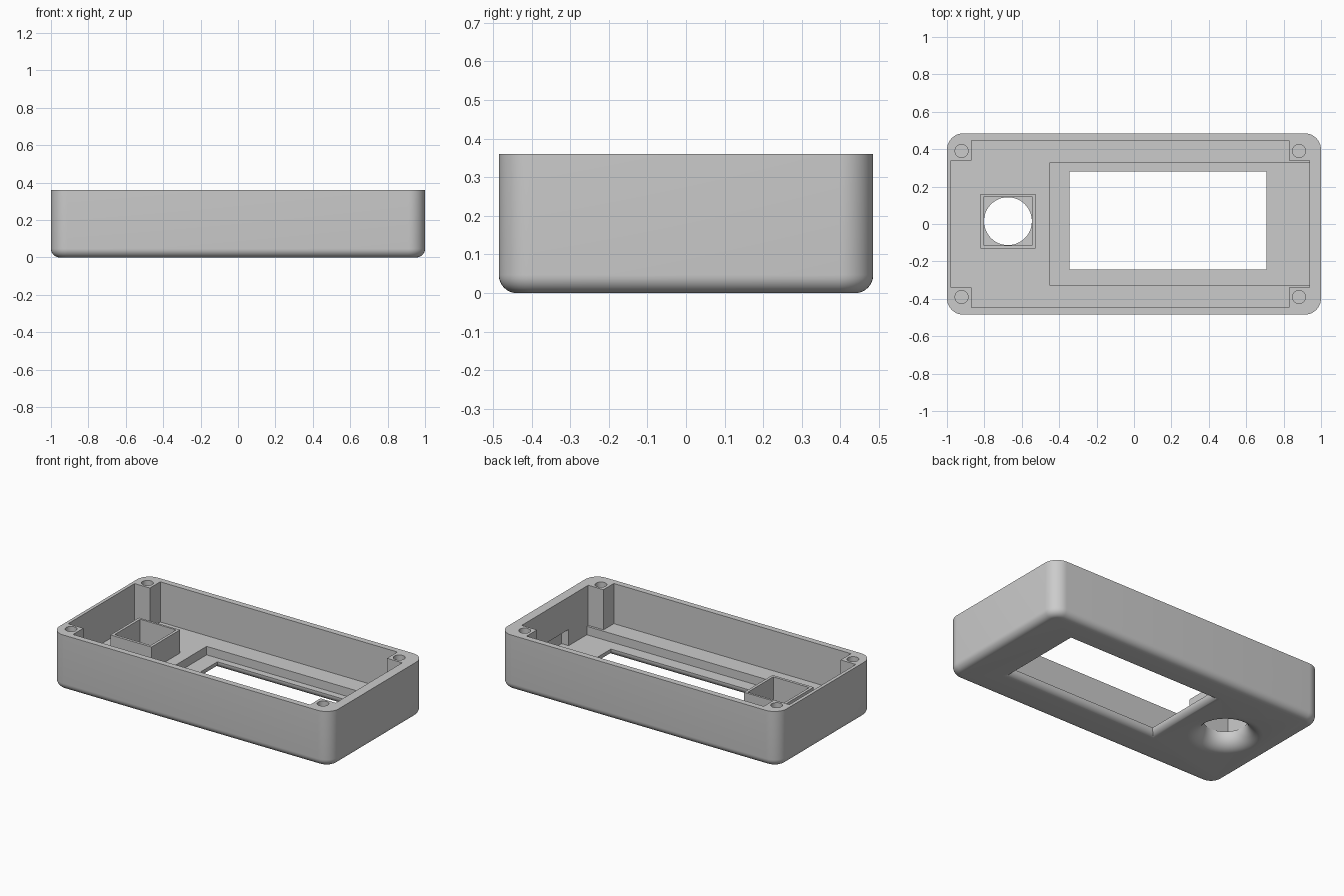
import bpy, bmesh, math

if "Cube" in bpy.data.objects:
    bpy.data.objects.remove(bpy.data.objects["Cube"])

TOP, FLOOR, LIP = 0.36, 0.10, 0.045
plastic = bpy.data.materials.new("grey plastic")
plastic.diffuse_color = (0.6, 0.6, 0.6, 1)
plastic.use_nodes = True
plastic.node_tree.nodes["Principled BSDF"].inputs["Base Color"].default_value = plastic.diffuse_color


def loft(name, rings):
    """Solid through rings of (x, y, z) points, capped at both ends."""
    bm = bmesh.new()
    loops = [[bm.verts.new(p) for p in ring] for ring in rings]
    n = len(loops[0])
    for a, b in zip(loops, loops[1:]):
        for i in range(n):
            j = (i + 1) % n
            bm.faces.new((a[i], a[j], b[j], b[i]))
    bm.faces.new(loops[0][::-1])
    bm.faces.new(loops[-1])
    bmesh.ops.recalc_face_normals(bm, faces=bm.faces)
    me = bpy.data.meshes.new(name)
    bm.to_mesh(me)
    bm.free()
    me.materials.append(plastic)
    ob = bpy.data.objects.new(name, me)
    bpy.context.collection.objects.link(ob)
    return ob


def prism(name, outline, z0, z1):
    return loft(name, [[(x, y, z) for x, y in outline] for z in (z0, z1)])


def rect(x0, x1, y0, y1, grow=0):
    return [(x0 - grow, y0 - grow), (x1 + grow, y0 - grow),
            (x1 + grow, y1 + grow), (x0 - grow, y1 + grow)]


def circle(cx, cy, r, n=48):
    return [(cx + r * math.cos(2 * math.pi * i / n),
             cy + r * math.sin(2 * math.pi * i / n)) for i in range(n)]


def rounded(hx, hy, r, n=10):
    pts = []
    for k, (sx, sy) in enumerate([(1, 1), (-1, 1), (-1, -1), (1, -1)]):
        for i in range(n + 1):
            a = (k + i / n) * math.pi / 2
            pts.append((sx * (hx - r) + r * math.cos(a),
                        sy * (hy - r) + r * math.sin(a)))
    return pts


def flared(name, outline, r, z1, n=10):
    """Cutter whose lower rim widens as a fillet of radius r; outline(grow)."""
    steps = [(r, -0.05)]
    for i in range(n + 1):
        a = i / n * math.pi / 2
        steps.append((r - r * math.sin(a), r - r * math.cos(a)))
    steps.append((0, z1))
    return loft(name, [[(x, y, z) for x, y in outline(g)] for g, z in steps])


def cut(target, cutter):
    mod = target.modifiers.new("cut", 'BOOLEAN')
    mod.operation, mod.solver, mod.object = 'DIFFERENCE', 'EXACT', cutter
    bpy.context.view_layer.objects.active = target
    bpy.ops.object.modifier_apply(modifier=mod.name)
    bpy.data.objects.remove(cutter)


# outer shell with rounded corners and a rounded bottom edge
R = 0.047
rings = []
for i in range(9):
    a = i / 8 * math.pi / 2
    d = R - R * math.sin(a)
    z = R - R * math.cos(a)
    rings.append([(x, y, z) for x, y in rounded(1 - d, 0.485 - d, 0.088 - d)])
rings.append([(x, y, TOP) for x, y in rounded(1, 0.485, 0.088)])
case = loft("case", rings)

# cavity, leaving a square screw post in each corner
X0, X1, Y = -0.978, 0.938, 0.446
P0, P1, PY = -0.869, 0.829, 0.34
cavity = [(P0, -Y), (P1, -Y), (P1, -PY), (X1, -PY), (X1, PY), (P1, PY),
          (P1, Y), (P0, Y), (P0, PY), (X0, PY), (X0, -PY), (P0, -PY)]
cut(case, prism("cavity_cutter", cavity, FLOOR, 0.5))

# screen recess in the floor, and the blind slot in the end wall
cut(case, prism("recess_cutter", rect(-0.452, X1, -0.325, 0.325), LIP, 0.2))
cut(case, prism("slot_cutter", rect(0.85, 0.988, -0.14, 0.14), LIP, 0.15))

# screen window and round knob hole, both flared on the outside
cut(case, flared("window_cutter",
                 lambda g: rect(-0.345, 0.708, -0.244, 0.282, g), 0.04, 0.2))
cut(case, flared("knob_cutter",
                 lambda g: circle(-0.674, 0.015, 0.128 + g), 0.09, 0.2))

# screw holes
for x in (-0.922, 0.882):
    for y in (-0.39, 0.39):
        cut(case, prism("screw_cutter", circle(x, y, 0.035, 32), FLOOR, 0.5))

# square collar around the knob hole
collar = prism("knob_collar", rect(-0.821, -0.527, -0.132, 0.16), FLOOR - 0.005, 0.25)
cut(collar, prism("collar_cutter", rect(-0.803, -0.545, -0.114, 0.146), 0, 0.5))

for ob in (case, collar):
    bpy.ops.object.select_all(action='DESELECT')
    ob.select_set(True)
    bpy.context.view_layer.objects.active = ob
    bpy.ops.object.shade_smooth_by_angle(angle=math.radians(30))
